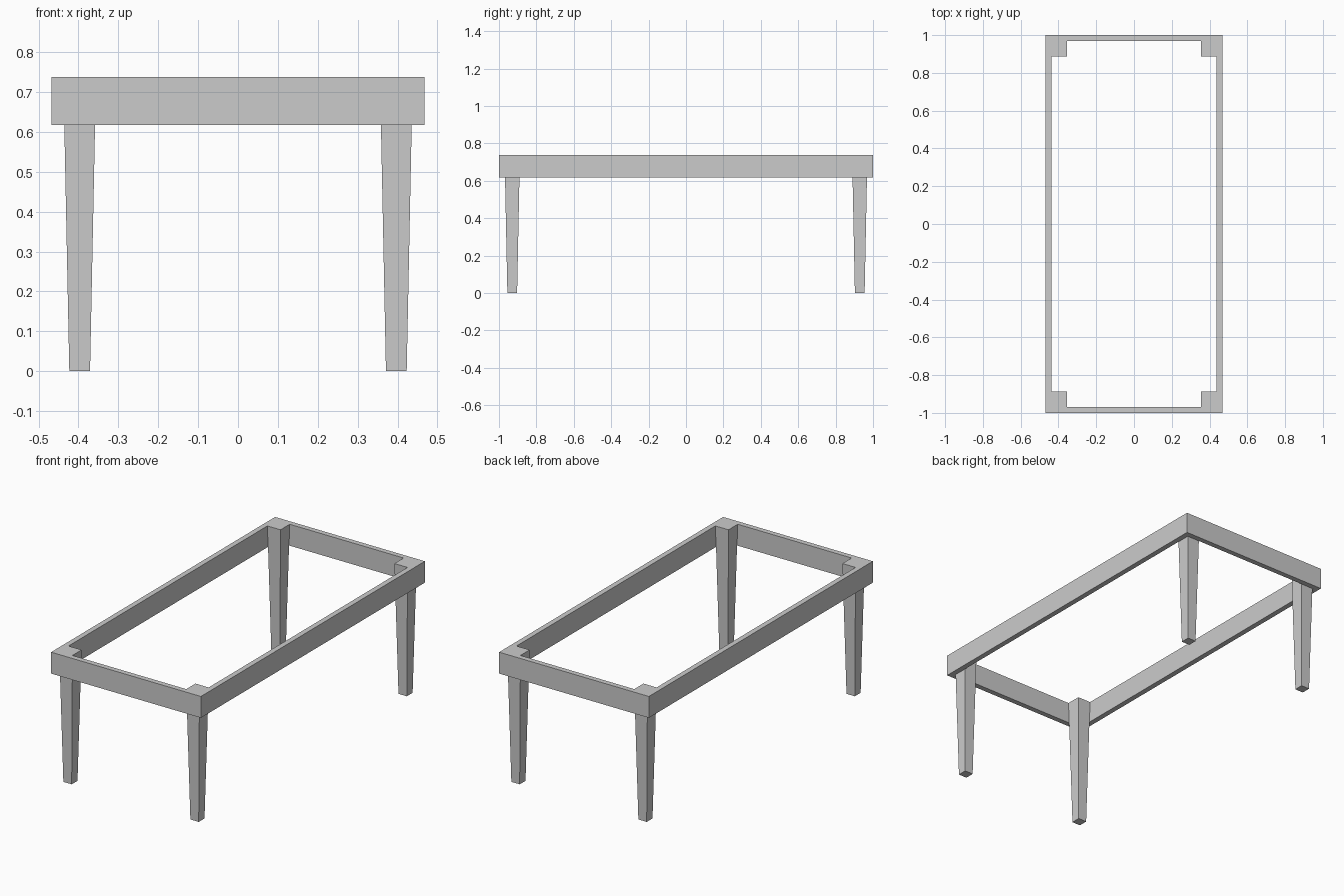
import bpy

if "Cube" in bpy.data.objects:
    bpy.data.objects.remove(bpy.data.objects["Cube"])

TOP, APRON_BOTTOM = 0.738, 0.617
HALF_X, HALF_Y, THICK = 0.468, 1.0, 0.03


def make_object(name, verts, faces):
    mesh = bpy.data.meshes.new(name)
    mesh.from_pydata(verts, [], faces)
    obj = bpy.data.objects.new(name, mesh)
    bpy.context.collection.objects.link(obj)
    return obj


def rectangle(cx, cy, hx, hy, z):
    return [(cx + sx * hx, cy + sy * hy, z)
            for sx, sy in ((-1, -1), (1, -1), (1, 1), (-1, 1))]


def bridge(a, b):
    """Quads joining two four-vertex loops that start at indices a and b."""
    return [(a + i, a + (i + 1) % 4, b + (i + 1) % 4, b + i) for i in range(4)]


# Apron: one continuous rectangular frame
outer = (0, 0, HALF_X, HALF_Y)
inner = (0, 0, HALF_X - THICK, HALF_Y - THICK)
verts = (rectangle(*outer, APRON_BOTTOM) + rectangle(*outer, TOP)
         + rectangle(*inner, TOP) + rectangle(*inner, APRON_BOTTOM))
make_object("apron_frame", verts,
            bridge(0, 4) + bridge(4, 8) + bridge(8, 12) + bridge(12, 0))

# Legs: square, tapered, tucked inside the apron corners
LEG_TOP, LEG_FOOT = 0.041, 0.026
leg_x = HALF_X - THICK - LEG_TOP
leg_y = HALF_Y - THICK - LEG_TOP
for side, sx in (("left", -1), ("right", 1)):
    for end, sy in (("front", -1), ("back", 1)):
        cx, cy = sx * leg_x, sy * leg_y
        verts = (rectangle(cx, cy, LEG_FOOT, LEG_FOOT, 0)
                 + rectangle(cx, cy, LEG_TOP, LEG_TOP, TOP))
        make_object(f"{end}_{side}_leg", verts,
                    bridge(0, 4) + [(3, 2, 1, 0), (4, 5, 6, 7)])
